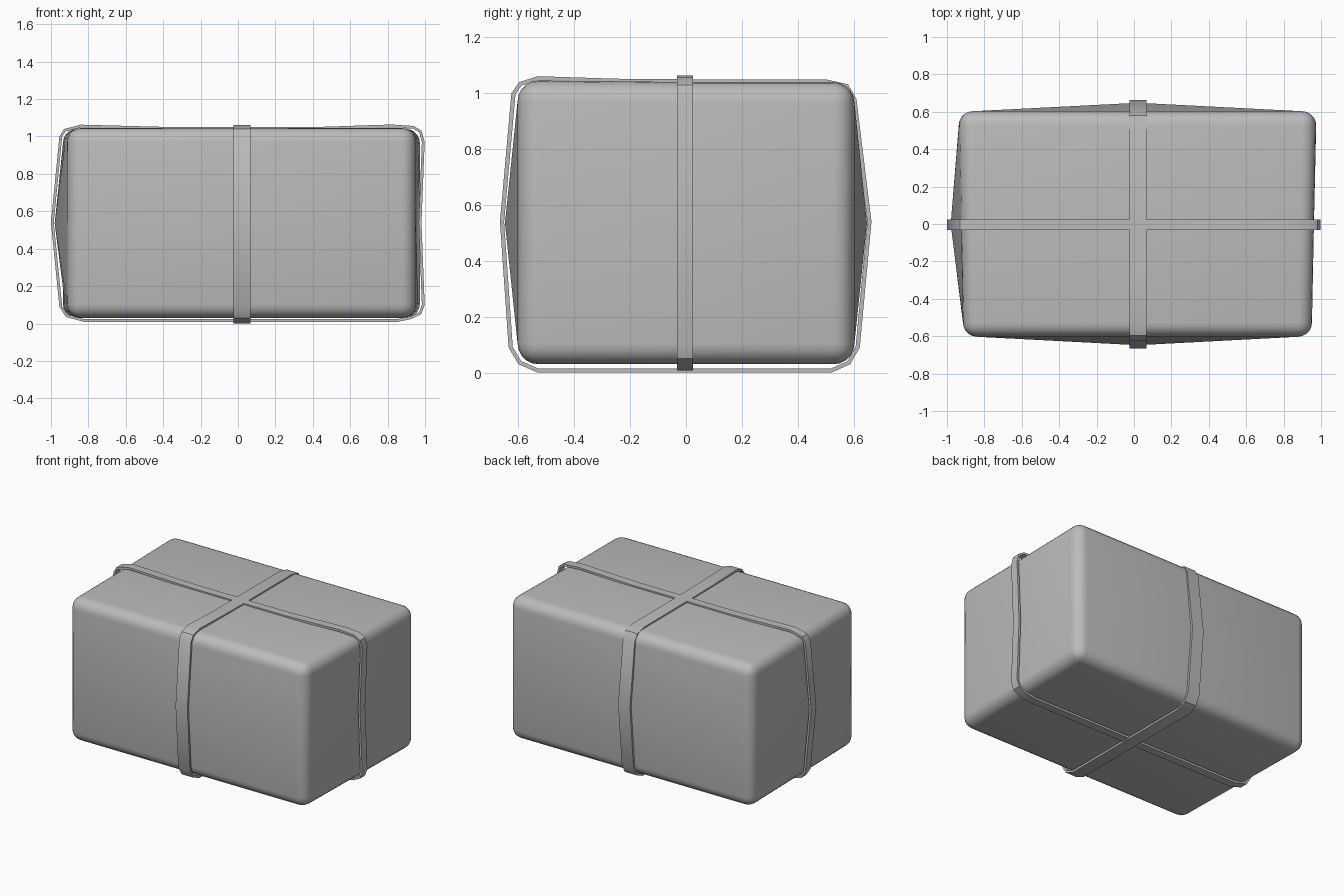
import bpy, bmesh, math
from mathutils import Vector

default = bpy.data.objects.get("Cube")
if default:
    bpy.data.objects.remove(default, do_unlink=True)

grey = bpy.data.materials.new("plain grey")
grey.use_nodes = True
colour = (0.5, 0.5, 0.5, 1)
grey.diffuse_color = colour
grey.node_tree.nodes["Principled BSDF"].inputs["Base Color"].default_value = colour


def add_object(name, bm):
    bmesh.ops.recalc_face_normals(bm, faces=bm.faces)
    mesh = bpy.data.meshes.new(name)
    bm.to_mesh(mesh)
    bm.free()
    mesh.materials.append(grey)
    obj = bpy.data.objects.new(name, mesh)
    bpy.context.collection.objects.link(obj)
    bpy.ops.object.select_all(action='DESELECT')
    obj.select_set(True)
    bpy.context.view_layer.objects.active = obj
    bpy.ops.object.shade_smooth_by_angle(angle=math.radians(35))
    return obj


# Padded parcel: a box with a raised or sunken point in each face
bm = bmesh.new()
bmesh.ops.create_cube(bm, size=2)
bmesh.ops.subdivide_edges(bm, edges=bm.edges[:], cuts=1, use_grid_fill=True)
for v in bm.verts:
    x, y, z = (round(c) for c in v.co)
    skew = 0.012 * y
    v.co.x = (0.962 + skew if x > 0 else -0.925 - skew) if x else 0.02
    v.co.y = 0.603 * y
    v.co.z = 0.535 + 0.505 * z
    if x and not y and not z:
        v.co.x = 0.952 if x > 0 else -0.98
    if y and not x and not z:
        v.co.y = 0.648 * y
    if z > 0 and y < 0:
        v.co.z += 0.006
rim = [e for e in bm.edges if e.calc_face_angle(0) > math.radians(45)]
bmesh.ops.bevel(bm, geom=rim, offset=0.075, segments=5, profile=0.5, affect='EDGES')
add_object("padded_parcel", bm)


# Straps: a thin closed band following an outline
def strap(name, outline, centre, width, to_world, thickness=0.015):
    points = [Vector(p) for p in outline]
    count = len(points)
    inner = []
    for i, p in enumerate(points):
        along = (points[(i + 1) % count] - points[i - 1]).normalized()
        inner.append(p + Vector((along.y, -along.x)) * thickness)
    bm = bmesh.new()
    rings = []
    for loop, side in ((points, -1), (points, 1), (inner, 1), (inner, -1)):
        rings.append([bm.verts.new(to_world(p.x, centre + side * width / 2, p.y)) for p in loop])
    for r in range(4):
        a, b = rings[r], rings[(r + 1) % 4]
        for i in range(count):
            j = (i + 1) % count
            bm.faces.new((a[i], a[j], b[j], b[i]))
    add_object(name, bm)


# Outlines run clockwise from the lower left
long_outline = [(-0.82, 0.008), (-0.92, 0.035), (-0.955, 0.09), (-1, 0.54),
                (-0.955, 1), (-0.93, 1.04), (-0.84, 1.063), (-0.35, 1.05),
                (0.4, 1.05), (0.82, 1.064), (0.94, 1.056), (0.982, 1.03),
                (0.998, 0.97), (0.981, 0.54), (0.998, 0.1), (0.98, 0.05),
                (0.93, 0.025), (0.85, 0.008)]
cross_outline = [(-0.53, 0), (-0.6, 0.03), (-0.635, 0.09), (-0.666, 0.54),
                 (-0.625, 1), (-0.597, 1.04), (-0.53, 1.061), (-0.25, 1.052),
                 (0, 1.05), (0.5, 1.05), (0.58, 1.032), (0.61, 0.98),
                 (0.664, 0.54), (0.622, 0.09), (0.588, 0.03), (0.52, 0)]
strap("long_strap", long_outline, -0.004, 0.058, lambda u, w, z: (u, w, z))
strap("cross_strap", cross_outline, 0.022, 0.092, lambda u, w, z: (w, u, z))
